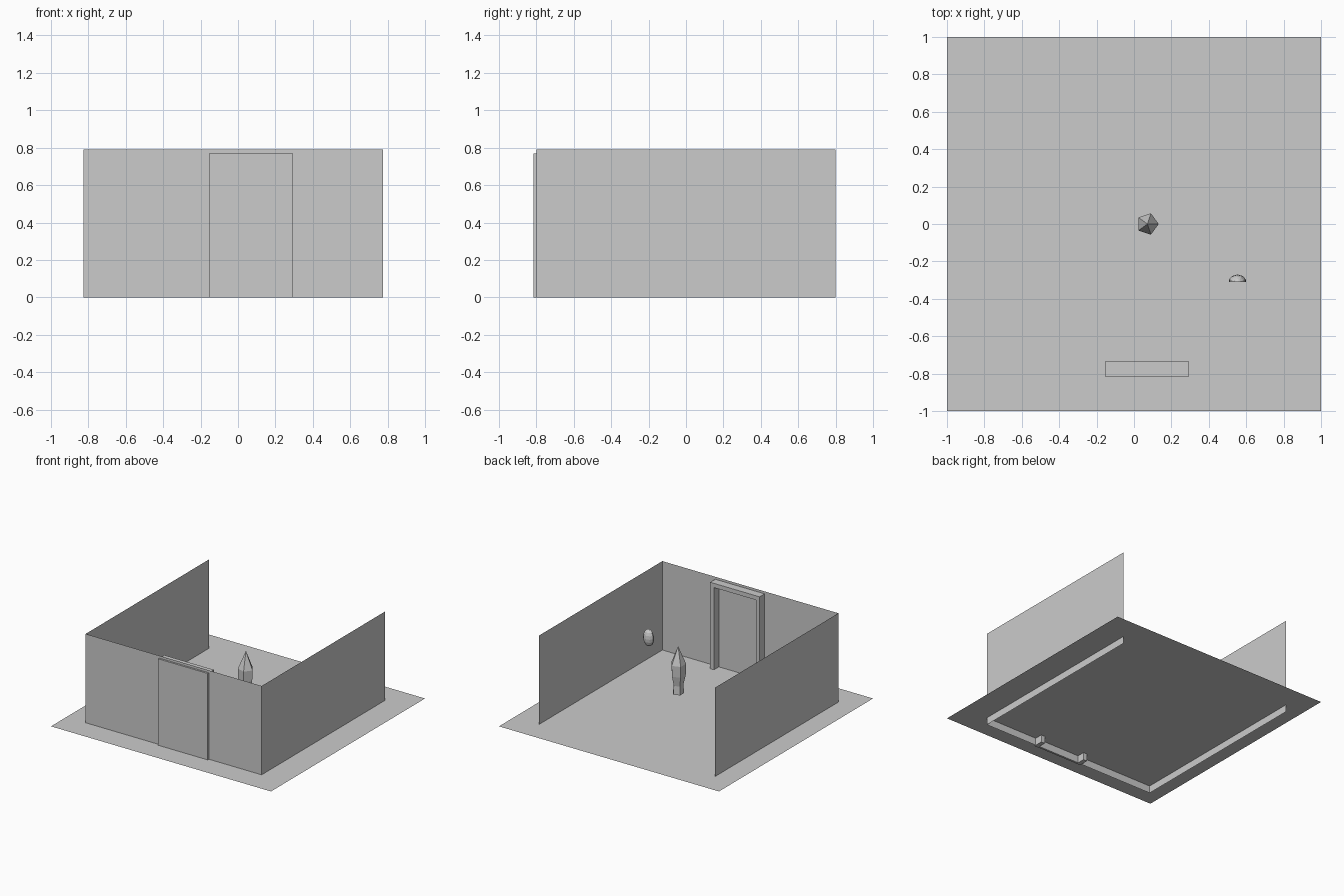
import bpy, bmesh, math
from mathutils import Matrix

cube = bpy.data.objects.get("Cube")
if cube:
    bpy.data.objects.remove(cube)

grey = bpy.data.materials.new("plain_grey")
grey.use_nodes = True
COLOUR = (0.6, 0.6, 0.6, 1)
grey.diffuse_color = COLOUR
grey.node_tree.nodes["Principled BSDF"].inputs["Base Color"].default_value = COLOUR

FLOOR_Z = 0.06
LEFT, RIGHT, FRONT, BACK, WALL_TOP = -0.825, 0.775, -0.8, 0.8, 0.79


def finish(name, bm):
    mesh = bpy.data.meshes.new(name)
    bm.to_mesh(mesh)
    bm.free()
    mesh.materials.append(grey)
    obj = bpy.data.objects.new(name, mesh)
    bpy.context.collection.objects.link(obj)
    return obj


def sheet(name, corners):
    bm = bmesh.new()
    bm.faces.new([bm.verts.new(c) for c in corners])
    return finish(name, bm)


def wall(name, a, b):
    return sheet(name, [(*a, 0), (*b, 0), (*b, WALL_TOP), (*a, WALL_TOP)])


def box(name, lo, hi):
    bm = bmesh.new()
    size = [h - l for l, h in zip(lo, hi)]
    mid = [(l + h) / 2 for l, h in zip(lo, hi)]
    bmesh.ops.create_cube(bm, size=1, matrix=Matrix.Translation(mid) @ Matrix.Diagonal((*size, 1)))
    return finish(name, bm)


# Floor and three open-backed walls
sheet("floor", [(x, y, FLOOR_Z) for x, y in ((-1, -1), (1, -1), (1, 1), (-1, 1))])
wall("front_wall", (LEFT, FRONT), (RIGHT, FRONT))
wall("left_wall", (RIGHT, FRONT), (RIGHT, BACK))
wall("right_wall", (LEFT, BACK), (LEFT, FRONT))

# Door panel and its frame
X0, X1, OUT, IN, TOP, BAR = -0.155, 0.295, -0.815, -0.735, 0.77, 0.035
box("door_panel", (X0, OUT, 0), (X1, FRONT + 0.002, TOP))
box("door_post_right", (X0, OUT, 0), (X0 + BAR, IN, TOP))
box("door_post_left", (X1 - BAR, OUT, 0), (X1, IN, TOP))
box("door_lintel", (X0, OUT, TOP - BAR), (X1, IN, TOP))

# Five-sided figure with a pointed top
bm = bmesh.new()
rings = []
for r, z in ((0.045, 0.2), (0.04, 0.27), (0.057, 0.35), (0.06, 0.44)):
    rings.append([bm.verts.new((0.072 + r * math.cos(i * math.tau / 5),
                                r * math.sin(i * math.tau / 5), z)) for i in range(5)])
for low, high in zip(rings, rings[1:]):
    for i in range(5):
        j = (i + 1) % 5
        bm.faces.new((low[i], low[j], high[j], high[i]))
tip = bm.verts.new((0.072, 0, 0.585))
for i in range(5):
    bm.faces.new((rings[-1][i], rings[-1][(i + 1) % 5], tip))
bm.faces.new(rings[0][::-1])
finish("figure", bm)

# Floating half dome with its flat side to the front
bm = bmesh.new()
bmesh.ops.create_uvsphere(bm, u_segments=10, v_segments=8, radius=1)
cut = bmesh.ops.bisect_plane(bm, geom=bm.verts[:] + bm.edges[:] + bm.faces[:],
                             plane_co=(0, 0, 0), plane_no=(0, -1, 0), clear_outer=True)
bmesh.ops.holes_fill(bm, edges=[e for e in bm.edges if e.is_boundary])
bm.transform(Matrix.Translation((0.553, -0.31, 0.41)) @ Matrix.Diagonal((0.048, 0.04, 0.07, 1)))
finish("dome", bm)
